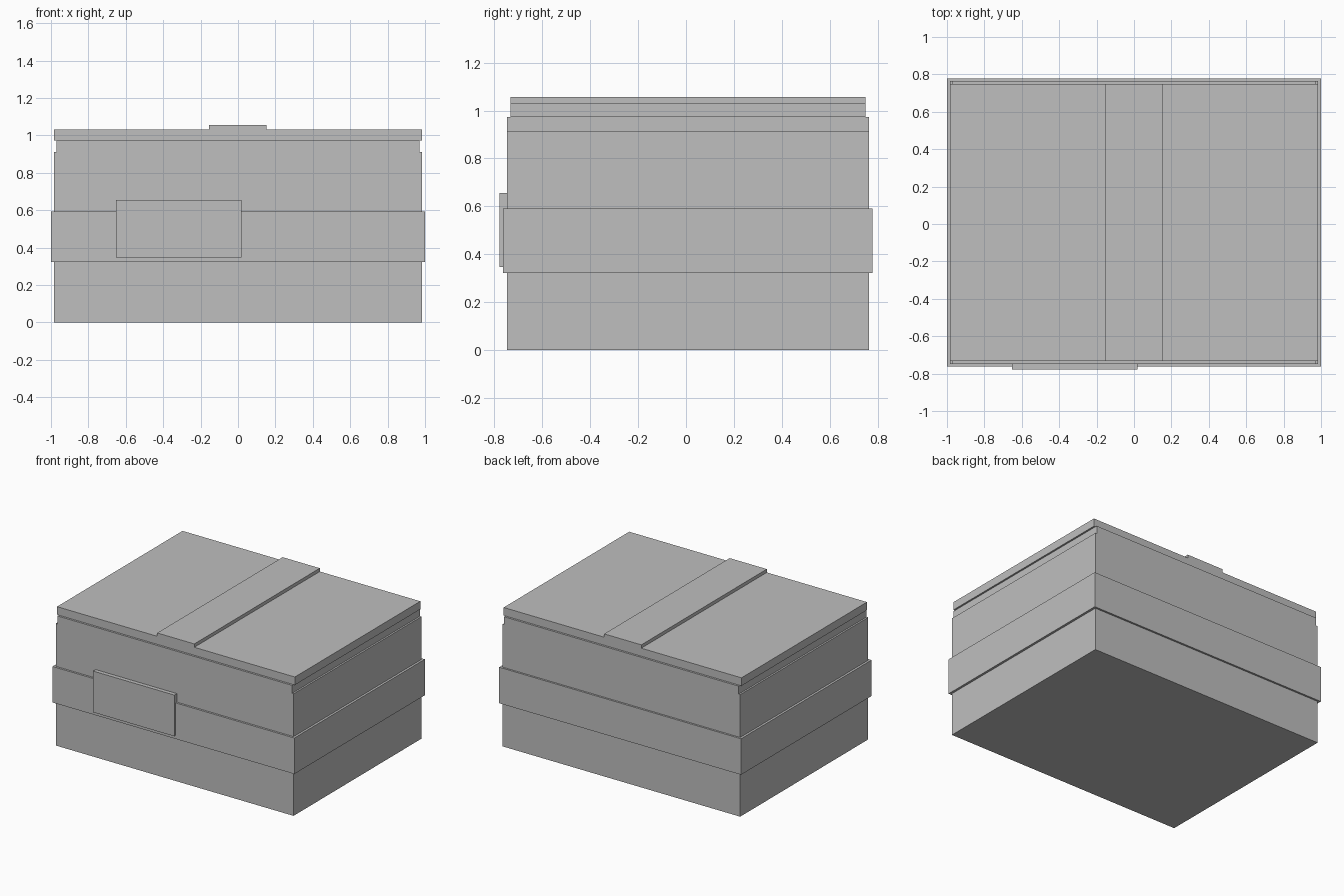
import bpy
import bmesh

cube = bpy.data.objects.get("Cube")
if cube:
    bpy.data.objects.remove(cube, do_unlink=True)

# Single flat grey
grey = bpy.data.materials.new("plain grey")
grey.use_nodes = True
color = (0.52, 0.52, 0.52, 1)
grey.diffuse_color = color
grey.node_tree.nodes["Principled BSDF"].inputs["Base Color"].default_value = color


def extrude_profile(name, outline, front, back):
    """Extrude an (x, z) outline from front to back along y."""
    bm = bmesh.new()
    face = bm.faces.new([bm.verts.new((x, front, z)) for x, z in outline])
    moved = bmesh.ops.extrude_face_region(bm, geom=[face])["geom"]
    verts = [v for v in moved if isinstance(v, bmesh.types.BMVert)]
    bmesh.ops.translate(bm, verts=verts, vec=(0, back - front, 0))
    # The extrusion leaves the starting face in place only if it is a boundary
    if not face.is_valid:
        bmesh.ops.holes_fill(bm, edges=bm.edges[:])
    bmesh.ops.recalc_face_normals(bm, faces=bm.faces[:])
    mesh = bpy.data.meshes.new(name)
    bm.to_mesh(mesh)
    bm.free()
    mesh.materials.append(grey)
    obj = bpy.data.objects.new(name, mesh)
    bpy.context.collection.objects.link(obj)
    return obj


def rectangle(left, right, bottom, top):
    return [(left, bottom), (right, bottom), (right, top), (left, top)]


BODY_FRONT, BODY_BACK = -0.748, 0.764
LID_FRONT, LID_BACK = -0.733, 0.749
HALF_WIDTH = 0.983

# Body with a narrowed neck on its two sides, flush at front and back
right_half = [(HALF_WIDTH, 0), (HALF_WIDTH, 0.912), (0.97, 0.912), (0.97, 0.972)]
left_half = [(-x, z) for x, z in reversed(right_half)]
extrude_profile("box_body", right_half + left_half, BODY_FRONT, BODY_BACK)

# Band wrapped around the body
extrude_profile("wrap_band", rectangle(-1, 1, 0.323, 0.592), -0.763, 0.778)

# Lid and the strip running across it
extrude_profile("lid", rectangle(-HALF_WIDTH, HALF_WIDTH, 0.972, 1.032),
                LID_FRONT, LID_BACK)
extrude_profile("lid_strip", rectangle(-0.155, 0.152, 1.032, 1.057),
                LID_FRONT, LID_BACK)

# Label plate on the front
extrude_profile("front_label", rectangle(-0.653, 0.018, 0.348, 0.656),
                -0.778, BODY_FRONT)
